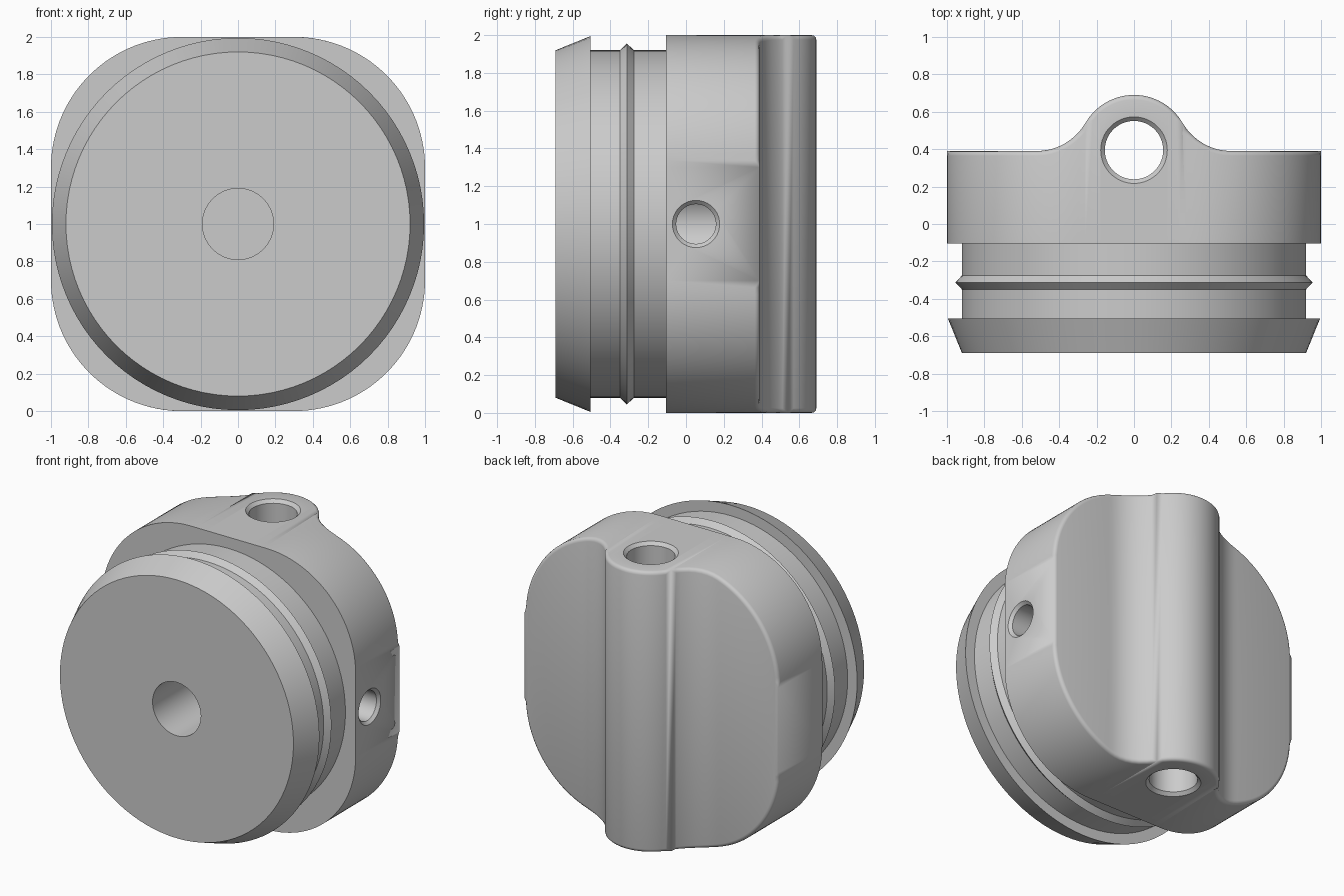
import bpy, bmesh
from math import sin, cos, pi, sqrt, radians

cube = bpy.data.objects.get("Cube")
if cube:
    bpy.data.objects.remove(cube, do_unlink=True)

grey = bpy.data.materials.new("plain grey")
grey.use_nodes = True
grey.diffuse_color = (0.6, 0.6, 0.6, 1)
grey.node_tree.nodes["Principled BSDF"].inputs["Base Color"].default_value = (0.6, 0.6, 0.6, 1)


def finish(name, bm):
    bmesh.ops.recalc_face_normals(bm, faces=bm.faces)
    mesh = bpy.data.meshes.new(name)
    bm.to_mesh(mesh)
    bm.free()
    mesh.materials.append(grey)
    ob = bpy.data.objects.new(name, mesh)
    bpy.context.collection.objects.link(ob)
    return ob


def lathe(name, profile, axis, centre, sides=64):
    """Revolve (radius, position) pairs about an axis, with flat caps."""
    bm = bmesh.new()
    rings = []
    for r, t in profile:
        ring = []
        for i in range(sides):
            u, v = r * cos(2 * pi * i / sides), r * sin(2 * pi * i / sides)
            p = {"X": (t, u, v), "Y": (u, t, v), "Z": (u, v, t)}[axis]
            ring.append(bm.verts.new([a + b for a, b in zip(p, centre)]))
        rings.append(ring)
    for a, b in zip(rings, rings[1:]):
        for i in range(sides):
            j = (i + 1) % sides
            bm.faces.new((a[i], a[j], b[j], b[i]))
    bm.faces.new(rings[0])
    bm.faces.new(rings[-1])
    return finish(name, bm)


def cut(ob, cutters):
    bpy.context.view_layer.objects.active = ob
    for c in cutters:
        mod = ob.modifiers.new("hole", "BOOLEAN")
        mod.operation, mod.solver, mod.object = "DIFFERENCE", "EXACT", c
        bpy.ops.object.modifier_apply(modifier=mod.name)


# Rear block: rounded square outline with a vertical rounded rib on its back
FRONT, BACK, CORNER, RIB, FILLET, FOOT = -0.105, 0.39, 0.7, 0.3, 0.3, 0.52


def back_y(x):
    x = abs(x)
    if x >= FOOT:
        return BACK
    if x > FOOT / 2:
        return BACK + FILLET - sqrt(FILLET ** 2 - (FOOT - x) ** 2)
    return BACK + sqrt(RIB ** 2 - x ** 2)


def half_height(x):
    d = max(0, abs(x) - (1 - CORNER))
    return 1 - CORNER + sqrt(max(0, CORNER ** 2 - d ** 2))


half = [0.02 * i for i in range(1, 16)]
half += [1 - CORNER + CORNER * sin(radians(3 * i)) for i in range(1, 31)]
xs = [-x for x in reversed(half)] + [0] + half
bm = bmesh.new()
cols = []
for x in xs:
    h, y = half_height(x), back_y(x)
    cols.append([bm.verts.new((x, py, 1 + pz)) for py, pz in
                 ((FRONT, -h), (FRONT, h), (y, h), (y, -h))])
for a, b in zip(cols, cols[1:]):
    for i in range(4):
        j = (i + 1) % 4
        bm.faces.new((a[i], a[j], b[j], b[i]))
bm.faces.new(cols[0])
bm.faces.new(cols[-1])

# Soft edge around the back
rim = [bm.edges.get((a[i], b[i])) for a, b in zip(cols, cols[1:]) for i in (2, 3)]
rim += [bm.edges.get((c[2], c[3])) for c in (cols[0], cols[-1])]
bmesh.ops.bevel(bm, geom=rim, offset=0.025, segments=3, profile=0.5,
                affect="EDGES", clamp_overlap=False)
block = finish("rear_block", bm)

# Front plug: tapered lip, groove and pointed sealing ridge
plug = lathe("front_plug", [(0.92, -0.69), (0.995, -0.505), (0.92, -0.505),
                            (0.92, -0.35), (0.955, -0.313), (0.92, -0.275),
                            (0.92, -0.09)], "Y", (0, 0, 1), 96)

# Holes: blind front bore, chamfered rib hole, chamfered side port into the bore
bore = lathe("bore_cutter", [(0.19, -0.9), (0.19, 0.18)], "Y", (0, 0, 1))
rib_hole = lathe("rib_hole_cutter", [(0.278, -1.1), (0.156, -0.978),
                                     (0.156, 0.978), (0.278, 1.1)], "Z", (0, 0.395, 1))
port = lathe("port_cutter", [(0.105, 0), (0.105, 0.98), (0.225, 1.1)], "X", (0, 0.053, 1))
cut(block, [bore, rib_hole, port])
cut(plug, [bore])
for c in (bore, rib_hole, port):
    bpy.data.objects.remove(c, do_unlink=True)

# Smooth curves, sharp edges
for ob in (block, plug):
    bpy.ops.object.select_all(action="DESELECT")
    ob.select_set(True)
    bpy.context.view_layer.objects.active = ob
    bpy.ops.object.shade_smooth_by_angle(angle=radians(20 if ob is plug else 32))
